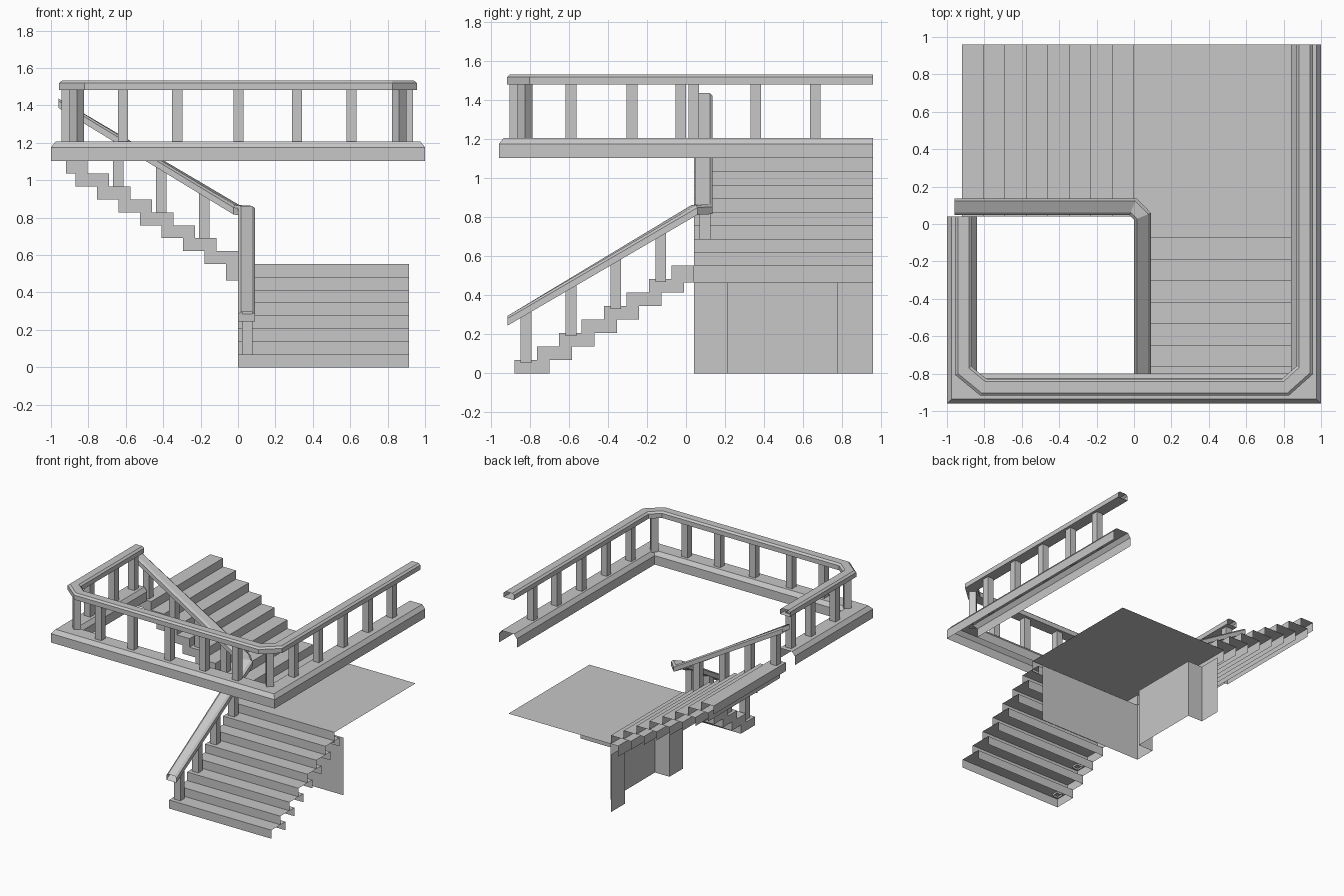
import bpy, bmesh, math
from mathutils import Vector, Matrix

cube = bpy.data.objects.get("Cube")
if cube:
    bpy.data.objects.remove(cube, do_unlink=True)

mat = bpy.data.materials.new("plain_grey")
mat.use_nodes = True
GREY = (0.57, 0.57, 0.57, 1)
mat.diffuse_color = GREY
mat.node_tree.nodes["Principled BSDF"].inputs["Base Color"].default_value = GREY

RUN, RISE, STEPS = 0.115, 0.069, 8
DEPTH = 0.18
LENGTH = RUN * STEPS
LANDING = RISE * STEPS
TOP = LANDING * 2
LINTEL = 0.465


def finish(name, bm):
    bmesh.ops.remove_doubles(bm, verts=bm.verts, dist=0.0005)
    bmesh.ops.recalc_face_normals(bm, faces=bm.faces)
    mesh = bpy.data.meshes.new(name)
    bm.to_mesh(mesh)
    bm.free()
    mesh.materials.append(mat)
    obj = bpy.data.objects.new(name, mesh)
    bpy.context.collection.objects.link(obj)
    return obj


def face(bm, pts):
    bm.faces.new([bm.verts.new(p) for p in pts])


def sweep(name, profile, path, closed):
    """Sweep a (sideways, up) profile along a path with mitred corners."""
    bm = bmesh.new()
    path = [Vector(p) for p in path]
    dirs = [(b - a).to_2d().normalized() for a, b in zip(path, path[1:])]
    rings = []
    for i, p in enumerate(path):
        a, b = dirs[max(i - 1, 0)], dirs[min(i, len(dirs) - 1)]
        t = (a + b).normalized()
        side = Vector((t.y, -t.x, 0)) / t.dot(a)
        rings.append([bm.verts.new(p + side * u + Vector((0, 0, v))) for u, v in profile])
    n = len(profile)
    for r, q in zip(rings, rings[1:]):
        for j in range(n if closed else n - 1):
            k = (j + 1) % n
            bm.faces.new((r[j], r[k], q[k], q[j]))
    return finish(name, bm)


def post(name, x, y, z0, z1, turn=0):
    """Square post without end caps."""
    bm = bmesh.new()
    m = (Matrix.Translation((x, y, (z0 + z1) / 2)) @ Matrix.Rotation(turn, 4, "Z")
         @ Matrix.Diagonal((0.055, 0.055, z1 - z0, 1)))
    bmesh.ops.create_cube(bm, size=1, matrix=m)
    bm.normal_update()
    caps = [f for f in bm.faces if abs(f.normal.z) > 0.9]
    bmesh.ops.delete(bm, geom=caps, context="FACES_ONLY")
    return finish(name, bm)


def step(name, place, width, s0, s1, z0, z1, front=True, back=True):
    """Overlapping step: riser, tread, back and inner side; open below and outside."""
    bm = bmesh.new()
    outline = [(s0, z0), (s0, z1), (s1, z1), (s1, z0)]
    face(bm, [place(s, 0, z) for s, z in outline])
    for (s, z), (t, v), wanted in zip(outline, outline[1:], (front, True, back)):
        if wanted:
            face(bm, [place(s, 0, z), place(s, width, z), place(t, width, v), place(t, 0, v)])
    return finish(name, bm)


def lower(s, w, z):
    return (w, -0.88 + s, z)


def upper(s, w, z):
    return (-s, 0.04 + w, LANDING + z)


# Two flights at right angles
for i in range(STEPS):
    s0, z0, z1 = RUN * i, RISE * i, RISE * (i + 1)
    s1 = min(s0 + DEPTH, LENGTH)
    last = i == STEPS - 1
    step("lower_step", lower, 0.915, s0, s1, LINTEL if last else z0, z1, back=not last)
    step("upper_step", upper, 0.92, s0, s1, z0, z1)

# Landing sheet, its edge tucked under the upper flight
bm = bmesh.new()
face(bm, [(0, 0.04, LANDING), (0.915, 0.04, LANDING), (0.915, 0.96, LANDING), (0, 0.96, LANDING)])
finish("landing", bm)
step("landing_edge", upper, 0.92, 0, DEPTH - RUN, LINTEL - LANDING, 0, front=False)

# Walls under the landing, the side one with a recessed panel
bm = bmesh.new()
side = [(0.915, 0.04), (0, 0.04), (0, 0.21), (0.13, 0.21), (0.13, 0.78), (0, 0.78), (0, 0.96)]
for a, b in zip(side, side[1:]):
    face(bm, [(*a, 0), (*b, 0), (*b, LINTEL), (*a, LINTEL)])
face(bm, [(x, y, LINTEL) for x, y in side[2:6]])
finish("landing_walls", bm)

# Gallery curb, open underneath
curb = [(-0.08, 0), (-0.08, 0.072), (-0.055, 0.103), (0.055, 0.103), (0.08, 0.072), (0.08, 0)]
sweep("gallery_curb", curb,
      [(-0.92, 0.04, TOP), (-0.92, -0.88, TOP), (0.92, -0.88, TOP), (0.92, 0.96, TOP)], False)

# Handrails share one bevelled section
rail = [(-0.045, -0.025), (-0.045, 0.012), (-0.03, 0.025), (0.03, 0.025), (0.045, 0.012), (0.045, -0.025)]
RZ = 1.507
sweep("gallery_handrail", rail,
      [(-0.912, 0.04, RZ), (-0.912, -0.785, RZ), (-0.805, -0.873, RZ),
       (0.81, -0.873, RZ), (0.912, -0.782, RZ), (0.912, 0.96, RZ)], True)
sweep("stair_handrail", rail,
      [(0.046, -0.915, 0.27), (0.046, 0.04, 0.838), (-0.005, 0.092, 0.842), (-0.96, 0.092, 1.412)], True)

# Gallery posts
for x in (-0.615, -0.325, 0.003, 0.315, 0.607):
    post("gallery_front_post", x, -0.877, 1.2, 1.49)
for y in (-0.59, -0.277, 0.04, 0.357, 0.663):
    post("gallery_left_post", 0.909, y, 1.2, 1.49)
for y in (-0.59, -0.277, -0.027):
    post("gallery_right_post", -0.916, y, 1.2, 1.49)
for s in (-1, 1):
    post("gallery_corner_post", 0.862 * s, -0.826, 1.2, 1.49, math.radians(45))

# Stair posts, every second tread
for i in range(4):
    d = 0.06 + 2 * RUN * i
    foot = RISE * (2 * i + 1)
    post("lower_stair_post", 0.05, -0.88 + d, foot - 0.015, 0.27 + 0.595 * (d + 0.035))
    d = 0.18 + 2 * RUN * i
    foot = LANDING + RISE * (2 * i + 2)
    post("upper_stair_post", -d, 0.098, foot - 0.01, 0.842 + 0.594 * d)
